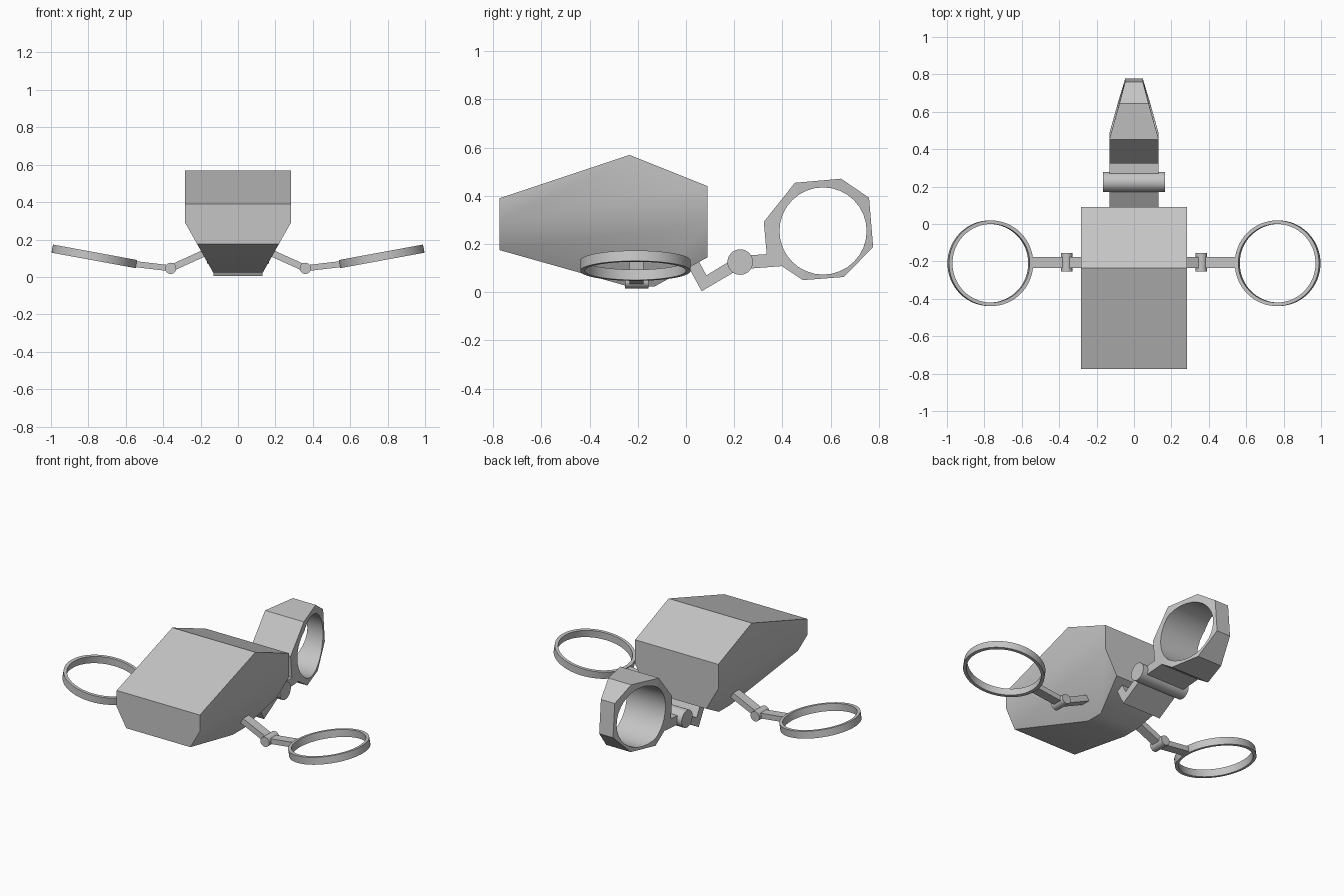
import bpy, bmesh, math
from mathutils import Matrix, Vector

cube = bpy.data.objects.get("Cube")
if cube:
    bpy.data.objects.remove(cube, do_unlink=True)

GREY = (0.56, 0.56, 0.56, 1.0)
grey = bpy.data.materials.new("plain grey")
grey.use_nodes = True
grey.diffuse_color = GREY
grey.node_tree.nodes["Principled BSDF"].inputs["Base Color"].default_value = GREY


def finish(name, bm, mirror=False):
    """Turn a bmesh into a shaded object, optionally mirrored to the other side."""
    bmesh.ops.recalc_face_normals(bm, faces=bm.faces)
    mesh = bpy.data.meshes.new(name)
    bm.to_mesh(mesh)
    bm.free()
    mesh.materials.append(grey)
    obj = bpy.data.objects.new(name, mesh)
    bpy.context.collection.objects.link(obj)
    if mirror:
        obj.modifiers.new("Mirror", 'MIRROR').use_clip = False
    smooth(obj)
    return obj


def smooth(obj):
    bpy.ops.object.select_all(action='DESELECT')
    obj.select_set(True)
    bpy.context.view_layer.objects.active = obj
    bpy.ops.object.shade_smooth_by_angle(angle=math.radians(30))


def prism(profile, axis, start, end):
    """Extrude a profile along x (profile is y, z) or along y (profile is x, z)."""
    bm = bmesh.new()
    if axis == 'x':
        pts, step = [(start, a, b) for a, b in profile], (end - start, 0, 0)
    else:
        pts, step = [(a, start, b) for a, b in profile], (0, end - start, 0)
    face = bm.faces.new([bm.verts.new(p) for p in pts])
    ext = bmesh.ops.extrude_face_region(bm, geom=[face], use_keep_orig=True)
    verts = [g for g in ext["geom"] if isinstance(g, bmesh.types.BMVert)]
    bmesh.ops.translate(bm, verts=verts, vec=step)
    bmesh.ops.recalc_face_normals(bm, faces=bm.faces)
    return bm


def trim(bm, point, normal):
    """Cut away everything on the normal's side of a plane and cap the cut."""
    cut = bmesh.ops.bisect_plane(
        bm, geom=bm.verts[:] + bm.edges[:] + bm.faces[:],
        plane_co=point, plane_no=normal, clear_outer=True)
    rim = [g for g in cut["geom_cut"] if isinstance(g, bmesh.types.BMEdge)]
    bmesh.ops.contextual_create(bm, geom=rim)


def pin(radius, length, centre, axis):
    bm = bmesh.new()
    turn = Matrix.Rotation(math.pi / 2, 4, 'Y' if axis == 'x' else 'X')
    bmesh.ops.create_cone(bm, cap_ends=True, segments=32, radius1=radius,
                          radius2=radius, depth=length,
                          matrix=Matrix.Translation(centre) @ turn)
    return bm


def strut(a, b, thick):
    """Side-arm bar between two (x, z) points, extruded along y."""
    a, b = Vector(a), Vector(b)
    d = (b - a).normalized() * thick / 2
    n = Vector((-d.y, d.x))
    return prism([a + n, b + n, b - n, a - n], 'y', ARM_Y - 0.029, ARM_Y + 0.029)


# Main body: side silhouette with the lower flanks cut inward
body = prism([(-0.775, 0.39), (-0.235, 0.57), (0.09, 0.44), (0.09, 0.145),
              (-0.13, 0.024), (-0.24, 0.024), (-0.775, 0.175)], 'x', -0.283, 0.283)
for side in (-1, 1):
    trim(body, (side * 0.283, 0, 0.29), (side * 0.266, 0, -0.15))
finish("body", body)

# Rear arm: bent bracket, hinge pin and tapered gripper with a round opening
finish("rear_bracket", prism(
    [(-0.02, 0.16), (0.065, 0.004), (0.225, 0.098), (0.225, 0.155),
     (0.085, 0.07), (0.03, 0.17)], 'x', -0.132, 0.132))
finish("rear_hinge", pin(0.053, 0.33, (0, 0.225, 0.125), 'x'))

gripper = prism(
    [(0.225, 0.15), (0.335, 0.158), (0.323, 0.292), (0.452, 0.454), (0.644, 0.471),
     (0.76, 0.392), (0.777, 0.188), (0.656, 0.063), (0.485, 0.05),
     (0.398, 0.108), (0.225, 0.095)], 'x', -0.132, 0.132)
for side in (-1, 1):
    trim(gripper, (side * 0.132, 0.452, 0.454), (side, 0.28, 0.0224))
gripper = finish("rear_gripper", gripper)
cutter = finish("gripper_cutter", pin(0.181, 0.6, (0, 0.569, 0.254), 'x'))
cutter.hide_render = True
hole = gripper.modifiers.new("Opening", 'BOOLEAN')
hole.operation, hole.object, hole.solver = 'DIFFERENCE', cutter, 'EXACT'
bpy.context.view_layer.objects.active = gripper
bpy.ops.object.modifier_apply(modifier="Opening")
bpy.data.objects.remove(cutter, do_unlink=True)
smooth(gripper)

# Side arms: two bars, a hinge pin and an open tilted ring on each side
ARM_Y = -0.205
HINGE = (0.36, 0.046)
finish("side_inner_bars", strut((0.17, 0.132), HINGE, 0.036), mirror=True)
finish("side_outer_bars", strut(HINGE, (0.545, 0.068), 0.032), mirror=True)
finish("side_hinges", pin(0.03, 0.098, (HINGE[0], ARM_Y, HINGE[1]), 'y'), mirror=True)

ring = bmesh.new()
corners = [(0.21, -0.022), (0.229, -0.022), (0.229, 0.022), (0.21, 0.022)]
section = [ring.verts.new((r, 0, z)) for r, z in corners]
edges = [ring.edges.new((section[i], section[(i + 1) % 4])) for i in range(4)]
bmesh.ops.spin(ring, geom=section + edges, cent=(0, 0, 0), axis=(0, 0, 1),
               angle=math.tau, steps=64, use_merge=True)
bmesh.ops.remove_doubles(ring, verts=ring.verts, dist=0.0001)
ring.transform(Matrix.Translation((0.768, ARM_Y - 0.005, 0.11))
               @ Matrix.Rotation(math.radians(-10.4), 4, 'Y'))
finish("side_rings", ring, mirror=True)
